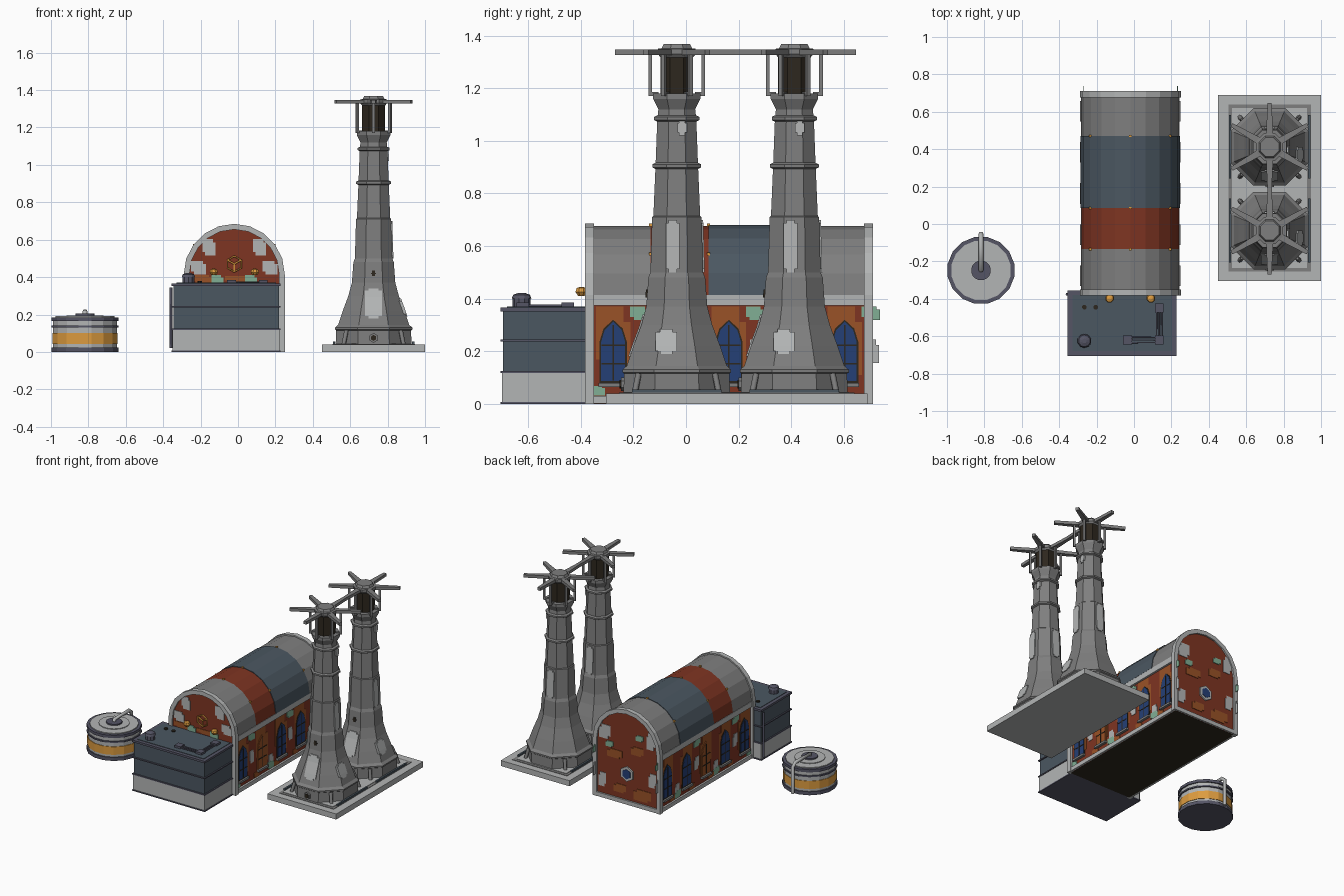
import bpy, bmesh, math
from mathutils import Vector

cube = bpy.data.objects.get("Cube")
if cube:
    bpy.data.objects.remove(cube, do_unlink=True)


def material(name, *rgb):
    m = bpy.data.materials.new(name)
    m.use_nodes = True
    m.diffuse_color = (*rgb, 1)
    m.node_tree.nodes["Principled BSDF"].inputs["Base Color"].default_value = (*rgb, 1)
    return m


light = material("light_grey", .45, .46, .46)
grey = material("mid_grey", .21, .21, .21)
slate = material("slate", .07, .095, .12)
red = material("brick_red", .21, .035, .016)
rust = material("rust_orange", .32, .085, .02)
mint = material("mint", .22, .43, .3)
blue = material("window_blue", .018, .05, .18)
gold = material("amber", .72, .33, .05)
violet = material("violet_grey", .09, .09, .13)
dark = material("dark_brown", .026, .02, .013)


def finish(bm, name, *mats):
    bmesh.ops.recalc_face_normals(bm, faces=bm.faces)
    mesh = bpy.data.meshes.new(name)
    bm.to_mesh(mesh)
    bm.free()
    obj = bpy.data.objects.new(name, mesh)
    bpy.context.collection.objects.link(obj)
    for m in mats:
        mesh.materials.append(m)
    return obj


def prism(name, pts, axis, a, b, mat):
    """Extrude a 2D outline along an axis from a to b."""
    def place(p, d):
        return {"x": (d, *p), "y": (p[0], d, p[1]), "z": (*p, d)}[axis]
    bm = bmesh.new()
    ends = [[bm.verts.new(place(p, d)) for p in pts] for d in (a, b)]
    for ring in ends:
        bm.faces.new(ring)
    n = len(pts)
    for i in range(n):
        j = (i + 1) % n
        bm.faces.new((ends[0][i], ends[0][j], ends[1][j], ends[1][i]))
    return finish(bm, name, mat)


def box(name, x, y, z, mat):
    """Box from (low, high) pairs."""
    return prism(name, [(x[0], y[0]), (x[1], y[0]), (x[1], y[1]), (x[0], y[1])], "z", *z, mat)


def lathe(name, profile, sides, cx, cy, mat):
    """Faceted solid from (apothem, height) pairs."""
    bm = bmesh.new()
    rings = []
    for r, z in profile:
        r /= math.cos(math.pi / sides)
        rings.append([bm.verts.new((cx + r * math.cos((i + .5) * math.tau / sides),
                                    cy + r * math.sin((i + .5) * math.tau / sides), z))
                      for i in range(sides)])
    for lo, hi in zip(rings, rings[1:]):
        for i in range(sides):
            j = (i + 1) % sides
            bm.faces.new((lo[i], lo[j], hi[j], hi[i]))
    bm.faces.new(rings[0])
    bm.faces.new(rings[-1])
    return finish(bm, name, mat)


def tube(name, pts, r, mat, closed=False):
    c = bpy.data.curves.new(name, "CURVE")
    c.dimensions, c.bevel_depth, c.bevel_resolution, c.use_fill_caps = "3D", r, 1, True
    s = c.splines.new("POLY")
    s.points.add(len(pts) - 1)
    for sp, p in zip(s.points, pts):
        sp.co = (*p, 1)
    s.use_cyclic_u = closed
    c.materials.append(mat)
    bpy.context.collection.objects.link(bpy.data.objects.new(name, c))


def notched(u, v, w, h):
    """Stepped outline for a worn wall patch."""
    a, b = w * .6, h * .55
    return [(u - w, v - b), (u - a, v - b), (u - a, v - h), (u + w, v - h), (u + w, v + b),
            (u + a, v + b), (u + a, v + h), (u - w, v + h)]


# Vaulted hall
CX, SPRING, FRONT, BACK = -.02, .415, -.383, .71


def arc(r, n=10):
    return [(CX - r * math.cos(math.pi * i / n), SPRING + r * math.sin(math.pi * i / n))
            for i in range(n + 1)]


def arch(r):
    return [(CX - r, 0)] + arc(r) + [(CX + r, 0)]


hall = prism("hall_body", arch(.25), "y", FRONT + .012, BACK - .012, red)
hall.data.materials.append(dark)
for f in hall.data.polygons:
    if f.normal.z < -.9:
        f.material_index = 1
for name, y in (("front_frame", FRONT), ("back_frame", BACK - .033)):
    prism(name, arch(.27) + arch(.24)[::-1], "y", y, y + .033, light)
    box(name + "_sill", (CX - .26, CX + .26), (y, y + .033), (.001, .03), light)
seams = [FRONT + .03, -.135, .085, .47, BACK - .03]
for i, mat in enumerate((grey, red, slate, grey)):
    r = .265 if mat == slate else .261
    prism("roof_band", arc(r) + arc(.24)[::-1], "y", seams[i], seams[i + 1], mat)
for y in seams[1:4]:
    for p in arc(.264)[2:9:3]:
        box("roof_rivet", (p[0] - .006, p[0] + .006), (y - .006, y + .006),
            (p[1] - .006, p[1] + .006), gold)

# Side walls with arched windows and worn patches


def lancet(u, z, w, h):
    return [(u - w, z), (u + w, z), (u + w, z + h * .65), (u + w * .7, z + h * .86),
            (u, z + h), (u - w * .7, z + h * .86), (u - w, z + h * .65)]


for s in (1, -1):
    wall = CX + s * .25

    def plate(name, pts, depth, mat):
        prism(name, pts, "x", wall - s * .001, wall + s * depth, mat)

    for name, z0, z1 in (("eave_trim", .375, .415), ("foot_trim", .001, .03)):
        box(name, sorted((wall - s * .02, wall + s * .014)), (FRONT + .02, BACK - .02), (z0, z1), light)
    for i in range(5):
        y = -.277 + i * .22
        blocked = i == (1 if s > 0 else 2)
        plate("window_surround", notched(y, .24, .066, .13), .002, rust)
        plate("window_frame", lancet(y, .08, .052, .24), .005, rust if blocked else dark)
        plate("window_pane", lancet(y, .088, .046, .225), .007, rust if blocked else blue)
        bar = dark
        plate("window_mullion", [(y - .003, .09), (y + .003, .09), (y + .003, .3), (y - .003, .3)], .009, bar)
        for z in (.15, .22):
            plate("window_bar", [(y - .045, z), (y + .045, z), (y + .045, z + .006), (y - .045, z + .006)],
                  .009, bar)
        box("window_sill", sorted((wall, wall + s * .018)), (y - .055, y + .055), (.065, .08), grey)
        plate("mint_patch", notched(y + .1, .345 if i % 2 == 0 else .06, .035, .025), .004, mint)
        plate("pale_patch", notched(y + .105, .09 if i % 2 else .2, .025, .045), .003, light)
        plate("low_patch", notched(y - .06, .05, .03, .018), .004, mint if i == 0 else rust)

# Gable ends: (x offset from the middle, height, half width, half height, colour)
front_patches = [(-.19, .45, .04, .035, light), (-.135, .56, .035, .045, light),
                 (.19, .45, .04, .035, light), (.135, .56, .035, .045, light),
                 (-.17, .39, .06, .02, rust), (.03, .39, .08, .015, rust),
                 (-.09, .385, .032, .025, mint), (.09, .385, .032, .025, mint)]
back_patches = [(-.19, .5, .035, .06, light), (.18, .48, .045, .05, light), (.2, .13, .03, .05, light),
                (-.2, .22, .03, .05, light), (.1, .34, .06, .03, rust), (-.08, .4, .05, .03, rust),
                (-.12, .09, .07, .04, rust), (.06, .1, .05, .03, rust), (-.1, .5, .03, .02, mint),
                (.14, .4, .03, .02, mint)]
for patches, y, s in ((front_patches, FRONT + .012, -1), (back_patches, BACK - .012, 1)):
    for u, v, w, h, mat in patches:
        prism("gable_patch", notched(CX + u, v, w, h), "y", y - s * .001,
              y + s * (.006 if mat == mint else .004), mat)


def hexagon(cx, cz, r):
    return [(cx + r * math.cos(i * math.pi / 3 + math.pi / 6),
             cz + r * math.sin(i * math.pi / 3 + math.pi / 6)) for i in range(6)]


y = FRONT + .005
ring = [(p[0], y, p[1]) for p in hexagon(CX, .47, .042)]
tube("gable_ornament_ring", ring, .005, gold, True)
for p in ring[::2]:
    tube("gable_ornament_spoke", [(CX, y, .47), p], .005, gold)
for s in (1, -1):
    lathe("gable_lamp", [(.012, .41), (.022, .425), (.018, .44), (.006, .445)], 8, CX + s * .11, FRONT - .015, gold)
prism("round_window_frame", hexagon(CX, .22, .055), "y", BACK - .014, BACK - .002, light)
prism("round_window_pane", hexagon(CX, .22, .036), "y", BACK - .014, BACK + .001, blue)

# Annex in front of the hall
AX, AY = (-.35, .222), (-.7, -.36)


def grow(d):
    return (AX[0] - d, AX[1] + d), (AY[0] - d, AY[1] + d)


box("annex_plinth", *grow(0), (.005, .12), light)
box("annex_body", *grow(-.004), (.12, .36), slate)
for z in (0, .117, .237, .352):
    box("annex_band", *grow(.005), (z, z + (.015 if z > .3 else .008)), violet)
box("annex_roof", *grow(-.02), (.36, .37), slate)
lathe("annex_vent", [(.032, .36), (.032, .4), (.036, .4), (.03, .415), (.012, .422)], 10, -.265, -.625, violet)
for x in (-.265, -.205):
    lathe("annex_stud", [(.012, .36), (.012, .378)], 8, x, -.445, dark)
for x, y, w in ((.135, -.45, .024), (.135, -.62, .024), (-.035, -.62, .024)):
    box("annex_junction", (x - w, x + w), (y - w, y + w), (.365, .385), violet)
for d in (-.014, 0, .014):
    tube("annex_conduit", [(-.035, -.62 + d, .374), (.135 + d, -.62 + d, .374), (.135 + d, -.45, .374)], .004, violet)
tube("annex_side_pipe", [(-.358, -.375, .02), (-.358, -.375, .345)], .008, violet)

# Storage tank
TX, TY = -.818, -.248
for name, r, z0, z1, mat in (("tank_base", .178, 0, .025, violet), ("tank_lower", .17, .025, .042, light),
                             ("tank_stripe", .174, .042, .1, gold), ("tank_middle", .17, .1, .13, light),
                             ("tank_hoop", .178, .13, .14, violet), ("tank_upper", .17, .14, .165, light),
                             ("tank_rim", .178, .165, .185, violet), ("tank_lid", .158, .18, .191, light),
                             ("tank_lid_step", .1, .19, .196, light), ("tank_cap", .052, .19, .205, violet)):
    lathe(name, [(r, z0), (r, z1)], 16, TX, TY, mat)
tube("tank_pipe", [(TX, TY, .19), (TX, TY, .217), (TX, TY + .17, .217), (TX, TY + .195, .195),
                   (TX, TY + .195, .005)], .013, light)

# Tower platform
box("platform", (.45, 1), (-.305, .69), (0, .04), light)
box("platform_border", (.505, .945), (-.255, .64), (.039, .043), grey)
box("platform_inlay", (.525, .925), (-.235, .62), (.04, .046), light)

# Towers
shaft = [(.203, .04), (.2, .115), (.207, .12), (.207, .13), (.19, .145), (.165, .22), (.135, .3), (.116, .37),
         (.108, .48), (.1, .5), (.094, .71), (.089, .715), (.081, .9), (.074, 1.085), (.07, 1.12), (.09, 1.16),
         (.09, 1.18)]


def apothem(z):
    for (r0, z0), (r1, z1) in zip(shaft, shaft[1:]):
        if z <= z1:
            return r0 + (r1 - r0) * (z - z0) / (z1 - z0)
    return shaft[-1][0]


def facet_panel(name, axis, origin, sign, centre, w, z0, z1, mat, lift=.006):
    """Panel that follows the shaft slope, with stepped ends."""
    for half, cut in ((w, .012), (w * .6, 0)):
        zs = [z0 + cut + (z1 - z0 - 2 * cut) * i / 4 for i in range(5)]
        pts = [(origin + sign * (apothem(z) + lift), z) for z in zs]
        pts += [(origin + sign * (apothem(z) - .01), z) for z in reversed(zs)]
        prism(name, pts, axis, centre - half, centre + half, mat)


X = .725
for cy in (-.035, .412):
    lathe("tower_shaft", shaft, 8, X, cy, grey)
    for z in (.905, 1.085):
        r = apothem(z)
        lathe("tower_collar", [(r, z - .012), (r + .012, z - .006), (r + .012, z + .006), (r, z + .012)], 8, X, cy, grey)
    facet_panel("tower_long_panel", "y", X, 1, cy - .015, .026, .5, .7, light)
    facet_panel("tower_low_panel", "y", X, 1, cy - .04, .04, .19, .285, light)
    facet_panel("tower_high_panel", "y", X, 1, cy + .02, .018, 1.02, 1.08, light)
    facet_panel("tower_front_panel", "x", cy, -1, X, .045, .18, .34, light)
    facet_panel("tower_back_panel", "x", cy, 1, X, .026, .5, .7, light)
    facet_panel("tower_hatch", "x", cy, -1, X, .013, .405, .435, dark)
    prism("tower_port_rim", hexagon(X, .075, .026), "y", cy - .213, cy - .19, grey)
    prism("tower_port", hexagon(X, .075, .016), "y", cy - .217, cy - .19, dark)
    for s in (1, -1):
        box("tower_side_rail", (X + s * .212 - .006, X + s * .212 + .006), (cy - .17, cy + .17), (.04, .055), slate)
        for t in (1, -1):
            x, y = X + s * .15, cy + t * .15
            tube("tower_foot_fin", [(x + s * .01, y + t * .01, .04), (x - s * .005, y - t * .005, .115)], .012, grey)
    # Lantern, posts, cap and radiating arms
    lathe("lantern_core", [(.062, 1.175), (.062, 1.33)], 8, X, cy, dark)
    lathe("lantern_cap", [(.06, 1.315), (.072, 1.33), (.072, 1.35), (.058, 1.352), (.05, 1.368)], 8, X, cy, grey)
    for i in range(6):
        d = Vector((math.cos(math.pi / 6 + i * math.pi / 3), math.sin(math.pi / 6 + i * math.pi / 3)))
        side, c = Vector((-d.y, d.x)), Vector((X, cy))
        arm = [c + d * .04 - side * .02, c + d * .235 - side * .011, c + d * .235 + side * .011, c + d * .04 + side * .02]
        prism("cap_arm", [tuple(p) for p in arm], "z", 1.327, 1.348, grey)
        for name, r0, r1, z0, z1 in (("lantern_post", .094, .108, 1.17, 1.33), ("post_foot", .07, .108, 1.17, 1.185)):
            pts = [c + d * r0 - side * .008, c + d * r1 - side * .008, c + d * r1 + side * .008, c + d * r0 + side * .008]
            prism(name, [tuple(p) for p in pts], "z", z0, z1, grey)
